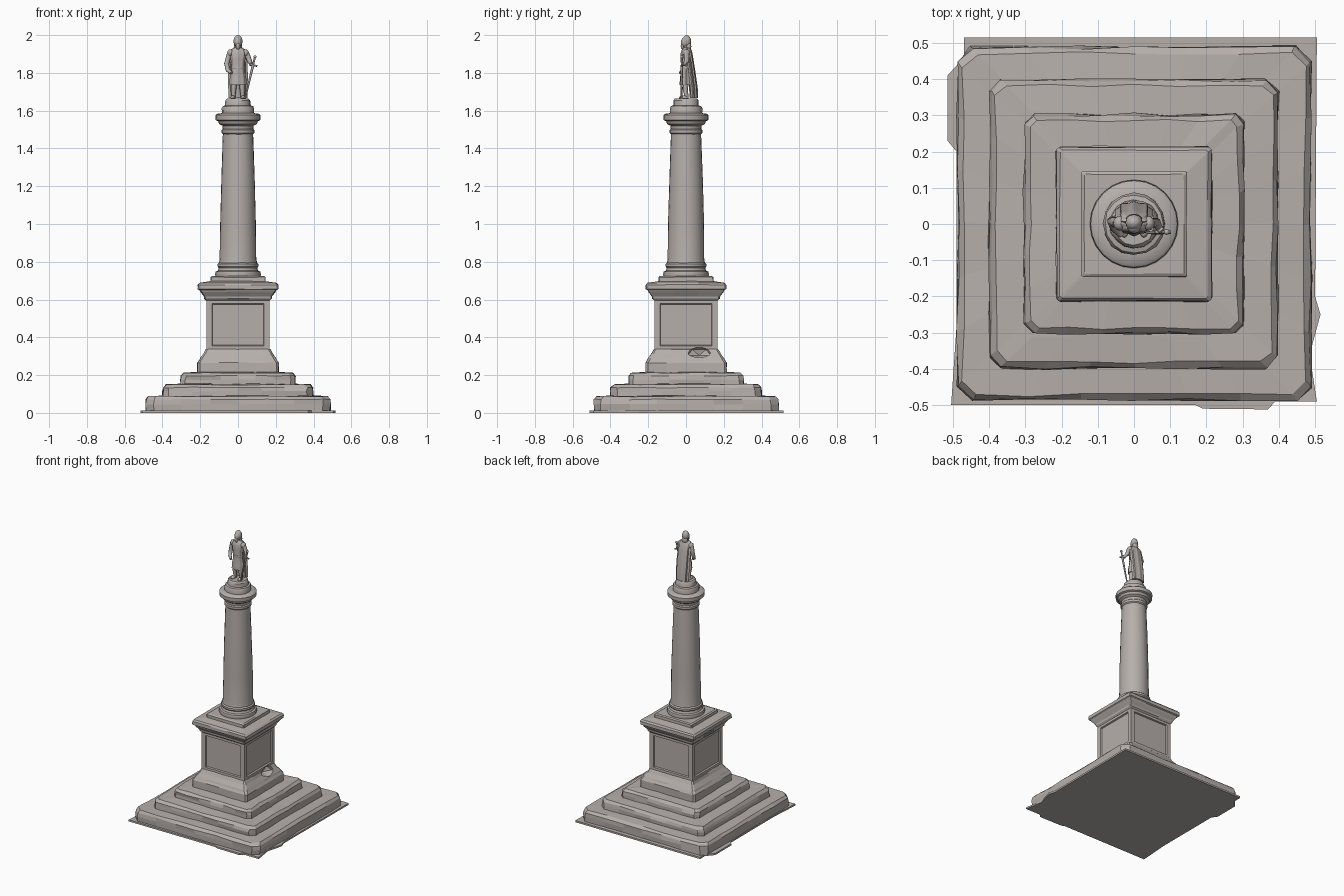
import bpy, bmesh, math, random
from mathutils import Vector

random.seed(4)
if "Cube" in bpy.data.objects:
    bpy.data.objects.remove(bpy.data.objects["Cube"])

stone = bpy.data.materials.new("weathered_stone")
stone.use_nodes = True
COLOR = (0.47, 0.43, 0.405, 1)
stone.diffuse_color = COLOR
stone.node_tree.nodes["Principled BSDF"].inputs["Base Color"].default_value = COLOR


def finish(name, bm, smooth=None):
    bmesh.ops.recalc_face_normals(bm, faces=bm.faces)
    mesh = bpy.data.meshes.new(name)
    bm.to_mesh(mesh)
    bm.free()
    obj = bpy.data.objects.new(name, mesh)
    bpy.context.collection.objects.link(obj)
    mesh.materials.append(stone)
    if smooth:
        shade(obj, smooth)
    return obj


def shade(obj, angle):
    bpy.ops.object.select_all(action='DESELECT')
    obj.select_set(True)
    bpy.context.view_layer.objects.active = obj
    bpy.ops.object.shade_smooth_by_angle(angle=math.radians(angle))


def circle(n, folds=0, depth=0):
    """Unit outline, optionally rippled into cloth folds."""
    pts = []
    for i in range(n):
        a = math.tau * i / n
        r = 1 + depth * math.cos(folds * a)
        pts.append((r * math.cos(a), r * math.sin(a)))
    return pts


def square(per_side, cut=0.0):
    """Unit square outline with worn corners."""
    side = [(1, -1 + cut + (2 - 2 * cut) * i / per_side) for i in range(per_side + (cut > 0))]
    pts = []
    for x, y in side:
        pts.append((x, y))
    for k in range(3):
        side = [(-y, x) for x, y in side]
        pts += side
    return pts


def loft(name, outline, rings, jitter=0, smooth=None):
    """Stack scaled outlines; a ring is (rx, z) or (rx, z, ry, cx, cy)."""
    bm = bmesh.new()
    rows = []
    for ring in rings:
        rx, z = ring[:2]
        ry, cx, cy = ring[2:] if len(ring) > 2 else (rx, 0, 0)
        row = []
        for x, y in outline:
            d = [random.uniform(-jitter, jitter) for _ in range(3)]
            row.append(bm.verts.new((cx + x * rx + d[0], cy + y * ry + d[1], z + d[2] * 0.5)))
        rows.append(row)
    n = len(outline)
    for a, b in zip(rows, rows[1:]):
        for i in range(n):
            j = (i + 1) % n
            bm.faces.new((a[i], a[j], b[j], b[i]))
    bm.faces.new(rows[0][::-1])
    bm.faces.new(rows[-1])
    return finish(name, bm, smooth)


def limb(name, points):
    """Tapered tube through (x, y, z, radius) points."""
    curve = bpy.data.curves.new(name, 'CURVE')
    curve.dimensions = '3D'
    curve.bevel_depth = 1
    curve.bevel_resolution = 2
    curve.use_fill_caps = True
    spline = curve.splines.new('POLY')
    spline.points.add(len(points) - 1)
    for p, (x, y, z, r) in zip(spline.points, points):
        p.co = (x, y, z, 1)
        p.radius = r
    obj = bpy.data.objects.new(name, curve)
    bpy.context.collection.objects.link(obj)
    curve.materials.append(stone)
    bpy.ops.object.select_all(action='DESELECT')
    obj.select_set(True)
    bpy.context.view_layer.objects.active = obj
    bpy.ops.object.convert(target='MESH')
    shade(bpy.context.object, 50)


def ball(name, center, size):
    bm = bmesh.new()
    bmesh.ops.create_uvsphere(bm, u_segments=12, v_segments=8, radius=1)
    bmesh.ops.scale(bm, vec=size, verts=bm.verts)
    bmesh.ops.translate(bm, vec=center, verts=bm.verts)
    finish(name, bm, 50)


# Ragged ground sheet
edge = [(-.505, -.5), (.17, -.5), (.19, -.51), (.37, -.512), (.39, -.49), (.505, -.49),
        (.485, -.36), (.515, -.25), (.5, -.2), (.505, .515), (-.47, .515), (-.47, .46),
        (-.515, .41), (-.515, .23), (-.49, .2), (-.49, -.28)]
loft("ground_sheet", edge, [(1, 0), (1, .012)])

# Worn steps
for name, half, low, high in (("lower_step", .488, .005, .087),
                              ("middle_step", .398, .08, .15),
                              ("upper_step", .303, .14, .212)):
    mid = (low + high) / 2
    loft(name, square(6, .08), [(half, low), (half, mid), (half - .002, high - .016),
                                (half - .016, high), (half - .09, high + .003)], .005)

# Pedestal
loft("pedestal_plinth", square(4, .06), [(.215, .205), (.215, .265), (.205, .28), (.2, .29),
                                         (.182, .315), (.172, .335), (.165, .34)], .002)
die = loft("pedestal_die", square(1), [(.168, .325), (.168, .608)])
bm = bmesh.new()
bm.from_mesh(die.data)
sides = [f for f in bm.faces if abs(f.normal.z) < .5]
bmesh.ops.inset_individual(bm, faces=sides, thickness=.042, depth=0)
bmesh.ops.inset_individual(bm, faces=sides, thickness=.005, depth=-.01)
bm.to_mesh(die.data)
bm.free()

# Broken hollow at the foot of the left face
bm = bmesh.new()
bmesh.ops.create_icosphere(bm, subdivisions=1, radius=1)
bmesh.ops.scale(bm, vec=(.05, .07, .035), verts=bm.verts)
bmesh.ops.translate(bm, vec=(.185, .07, .32), verts=bm.verts)
cutter = finish("hollow_cutter", bm)
cutter.hide_render = True
cutter.hide_viewport = True
for part in (die, bpy.data.objects["pedestal_plinth"]):
    cut = part.modifiers.new("hollow", 'BOOLEAN')
    cut.operation = 'DIFFERENCE'
    cut.object = cutter

loft("pedestal_cornice", square(3, .03), [(.168, .595), (.178, .605), (.18, .617), (.198, .64),
                                          (.203, .65), (.213, .655), (.213, .678),
                                          (.204, .688), (.14, .698)], .0015)
loft("column_footing", square(2, .03), [(.146, .69), (.146, .718), (.138, .724)], .001)

# Column, base rings and capital
loft("column_base", circle(24), [(.118, .72), (.122, .732), (.118, .748), (.107, .753),
                                 (.102, .768), (.108, .775), (.108, .788), (.098, .797)], 0, 40)
loft("column_shaft", circle(24), [(.101, .79), (.097, .82), (.095, 1.0), (.088, 1.25),
                                  (.08, 1.485)], .0008, 40)
loft("capital", circle(24), [(.08, 1.475), (.087, 1.482), (.087, 1.497), (.081, 1.503),
                             (.083, 1.52), (.1, 1.53), (.106, 1.545), (.119, 1.55),
                             (.12, 1.576), (.112, 1.583), (.08, 1.588)], 0, 35)
loft("statue_pedestal", circle(16), [(.086, 1.58), (.086, 1.612), (.08, 1.624), (.068, 1.627),
                                     (.066, 1.654), (.058, 1.664)], .002, 35)

# Statue: tunic with folds, long cloak behind
loft("tunic", circle(32, 8, .07), [(.043, 1.735, .032, 0, 0), (.041, 1.77, .03, 0, 0),
                                   (.031, 1.825, .024, 0, 0), (.036, 1.87, .027, 0, 0),
                                   (.043, 1.905, .026, 0, 0), (.034, 1.925, .02, 0, 0),
                                   (.013, 1.935, .013, 0, 0)], 0, 50)
loft("cloak", circle(32, 8, .1), [(.045, 1.668, .02, 0, .042), (.047, 1.72, .021, 0, .039),
                                  (.047, 1.8, .019, 0, .03), (.046, 1.87, .018, 0, .02),
                                  (.043, 1.915, .02, 0, .01), (.02, 1.935, .014, 0, .006)], 0, 50)
loft("belt", circle(16), [(.033, 1.82, .026, 0, 0), (.035, 1.826, .028, 0, 0),
                          (.033, 1.834, .026, 0, 0)], 0, 50)

# Legs and boots, arms
for side, s in (("left", 1), ("right", -1)):
    limb(side + "_leg", [(s * .02, 0, 1.75, .016), (s * .023, -.004, 1.715, .014),
                         (s * .024, .002, 1.68, .011), (s * .024, .002, 1.66, .012)])
    ball(side + "_boot", (s * .027, -.012, 1.669), (.013, .026, .011))
    ball(side + "_shoulder", (s * .04, .002, 1.906), (.017, .02, .019))
limb("right_arm", [(-.045, .002, 1.905, .014), (-.06, .008, 1.85, .014),
                   (-.055, -.012, 1.815, .011), (-.035, -.03, 1.8, .009)])
limb("left_arm", [(.045, .002, 1.905, .014), (.062, .004, 1.862, .013),
                  (.07, -.012, 1.845, .01), (.078, -.02, 1.85, .009)])

# Head with long hair and beard
limb("neck", [(0, 0, 1.92, .014), (0, -.002, 1.95, .012)])
ball("head", (0, -.006, 1.962), (.019, .021, .027))
ball("hair", (0, .004, 1.968), (.024, .023, .032))
ball("beard", (0, -.019, 1.942), (.012, .009, .018))
ball("hair_back", (0, .014, 1.94), (.022, .014, .026))

# Sword resting at the left side
tip, pommel = Vector((.038, -.024, 1.665)), Vector((.09, -.022, 1.885))
guard = tip.lerp(pommel, .8)
limb("sword_blade", [(*tip, .004), (*guard, .007)])
limb("sword_grip", [(*guard, .005), (*pommel, .005)])
ball("sword_pommel", pommel, (.008, .008, .008))
limb("sword_guard", [(guard.x - .022, guard.y, guard.z + .005, .005),
                     (guard.x + .022, guard.y, guard.z - .005, .005)])
